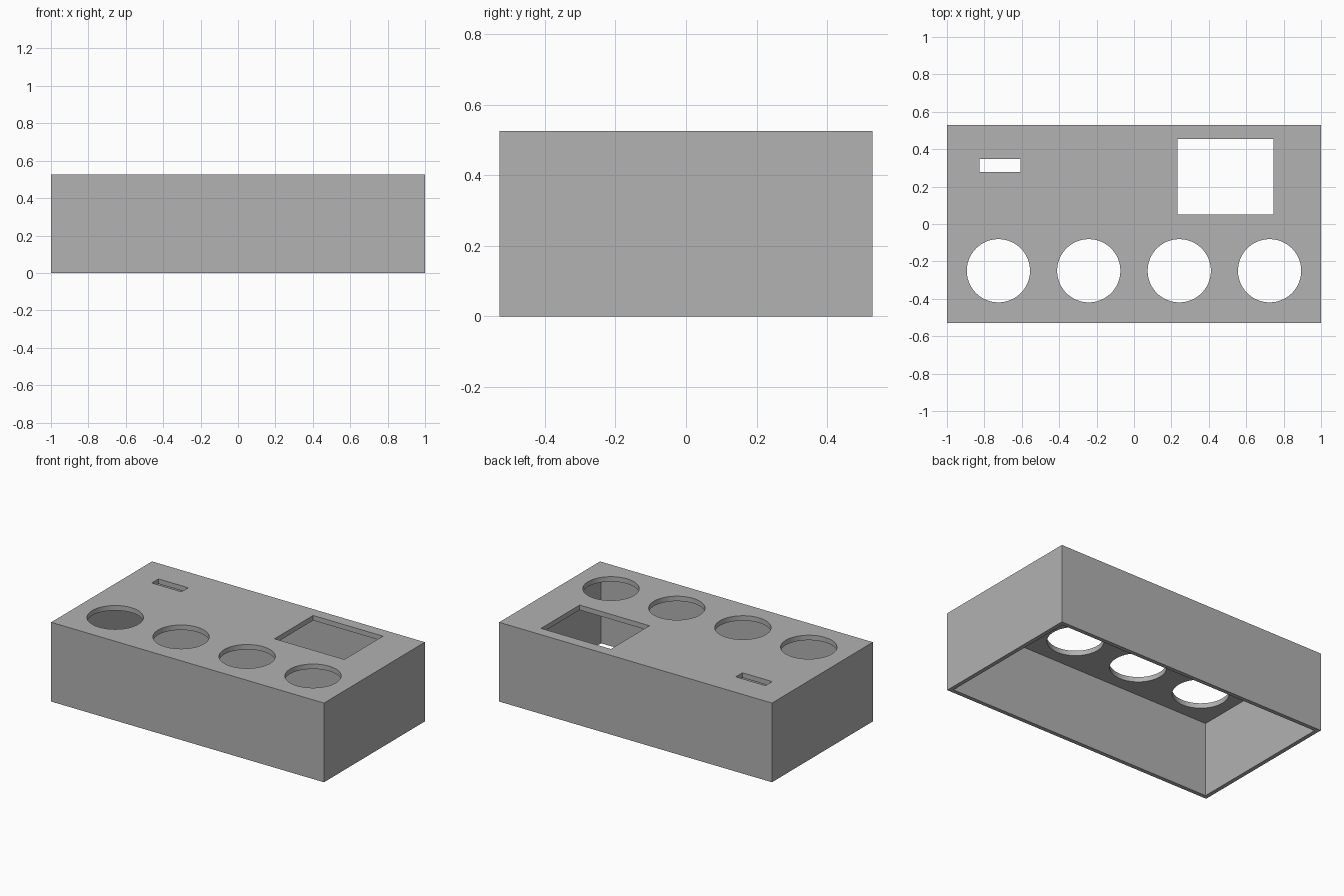
import bpy

old = bpy.data.objects.get("Cube")
if old:
    bpy.data.objects.remove(old, do_unlink=True)

WIDTH, DEPTH, HEIGHT = 2.0, 1.056, 0.525
WALL, LID = 0.027, 0.033

grey = bpy.data.materials.new("plain grey")
grey.use_nodes = True
colour = (0.445, 0.445, 0.445, 1)
grey.diffuse_color = colour
grey.node_tree.nodes["Principled BSDF"].inputs["Base Color"].default_value = colour


def block(name, x0, x1, y0, y1, z0, z1):
    bpy.ops.mesh.primitive_cube_add(
        size=1, location=((x0 + x1) / 2, (y0 + y1) / 2, (z0 + z1) / 2))
    obj = bpy.context.object
    obj.name = name
    obj.scale = (x1 - x0, y1 - y0, z1 - z0)
    bpy.ops.object.transform_apply(location=True, rotation=False, scale=True)
    return obj


def cut(target, cutter):
    cutter.hide_render = True
    mod = target.modifiers.new("cut", "BOOLEAN")
    mod.operation = "DIFFERENCE"
    mod.solver = "EXACT"
    mod.object = cutter
    bpy.context.view_layer.objects.active = target
    bpy.ops.object.modifier_apply(modifier=mod.name)
    bpy.data.objects.remove(cutter, do_unlink=True)


# Outer case, open underneath
X, Y = WIDTH / 2, DEPTH / 2
case = block("enclosure", -X, X, -Y, Y, 0, HEIGHT)
cut(case, block("cavity", -X + WALL, X - WALL, -Y + WALL, Y - WALL,
                -0.2, HEIGHT - LID))

# Rectangular window and narrow slot through the lid
low, high = HEIGHT - 0.15, HEIGHT + 0.15
cut(case, block("window_hole", 0.233, 0.745, 0.05, 0.454, low, high))
cut(case, block("slot_hole", -0.826, -0.608, 0.277, 0.347, low, high))

# Row of four round holes along the front
for x in (-0.725, -0.242, 0.242, 0.725):
    bpy.ops.mesh.primitive_cylinder_add(
        vertices=96, radius=0.169, depth=0.3, location=(x, -0.25, HEIGHT))
    cut(case, bpy.context.object)

# Finish
case.data.materials.clear()
case.data.materials.append(grey)
bpy.ops.object.select_all(action="DESELECT")
case.select_set(True)
bpy.context.view_layer.objects.active = case
bpy.ops.object.shade_smooth_by_angle()
